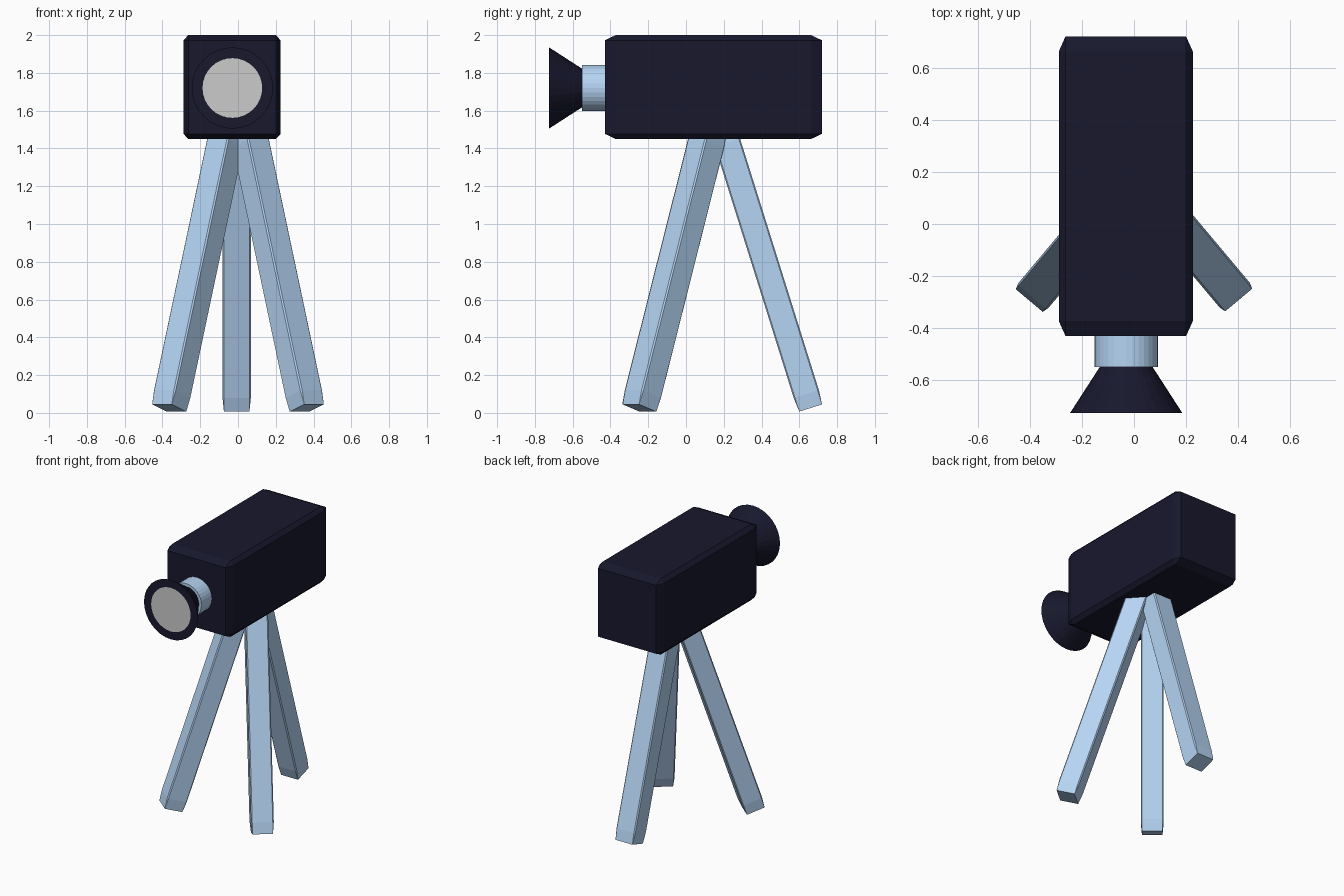
import bpy, bmesh
from math import cos, sin, pi, radians
from mathutils import Matrix, Vector

if "Cube" in bpy.data.objects:
    bpy.data.objects.remove(bpy.data.objects["Cube"])


def material(name, rgb):
    m = bpy.data.materials.new(name)
    m.diffuse_color = (*rgb, 1)
    m.use_nodes = True
    m.node_tree.nodes["Principled BSDF"].inputs["Base Color"].default_value = m.diffuse_color
    return m


DARK = material("dark_navy", (0.009, 0.009, 0.027))
BLUE = material("pale_blue", (0.46, 0.66, 0.90))


def finish(bm, name, mat=None):
    bmesh.ops.recalc_face_normals(bm, faces=bm.faces)
    mesh = bpy.data.meshes.new(name)
    bm.to_mesh(mesh)
    bm.free()
    if mat:
        mesh.materials.append(mat)
    ob = bpy.data.objects.new(name, mesh)
    bpy.context.collection.objects.link(ob)
    return ob


def chamfered_box(name, size, matrix, mat):
    """Unit cube chamfered by 5 percent, then stretched and placed."""
    bm = bmesh.new()
    bmesh.ops.create_cube(bm, size=1)
    bmesh.ops.bevel(bm, geom=bm.edges[:], offset=0.05, segments=1,
                    affect='EDGES', profile=0.5)
    bm.transform(matrix @ Matrix.Diagonal((*size, 1)))
    return finish(bm, name, mat)


LENS_X, LENS_Z, SIDES = -0.03, 1.72, 32


def lathe(name, profile, caps, mat=None):
    """Rings of (radius, y) around the lens axis; caps lists rings to fill."""
    bm = bmesh.new()
    rings = [[bm.verts.new((LENS_X + r * cos(2 * pi * i / SIDES), y,
                            LENS_Z + r * sin(2 * pi * i / SIDES)))
              for i in range(SIDES)] for r, y in profile]
    for a, b in zip(rings, rings[1:]):
        for i in range(SIDES):
            j = (i + 1) % SIDES
            bm.faces.new((a[i], a[j], b[j], b[i]))
    for c in caps:
        bm.faces.new(rings[c])
    return finish(bm, name, mat)


# Camera body
chamfered_box("camera_body", (0.515, 1.15, 0.55),
              Matrix.Translation((-0.0315, 0.145, 1.725)), DARK)

# Lens barrel, flared hood and flush glass
lathe("lens_barrel", [(0.122, -0.35), (0.122, -0.55)], (0, -1), BLUE)
lathe("lens_hood", [(0.102, -0.545), (0.102, -0.55), (0.215, -0.725), (0.158, -0.725)],
      (0,), DARK)
lathe("lens_glass", [(0.158, -0.725)], (0,))

# Tripod legs: centre of foot, compass direction of foot, tilt from vertical
LEG_SIZE, LEG_LENGTH = (0.14, 0.15), 1.55
for name, foot, azimuth, tilt in (
        ("front_left_leg", (-0.364, -0.248, 0.026), 230, 18.2),
        ("front_right_leg", (0.364, -0.246, 0.026), -50, 18.2),
        ("back_leg", (-0.007, 0.66, 0.026), 90, 17.4)):
    rot = Matrix.Rotation(radians(azimuth), 4, 'Z') @ Matrix.Rotation(radians(-tilt), 4, 'Y')
    place = (Matrix.Translation(Vector(foot)) @ rot
             @ Matrix.Translation((0, 0, LEG_LENGTH / 2)))
    chamfered_box(name, (*LEG_SIZE, LEG_LENGTH), place, BLUE)
